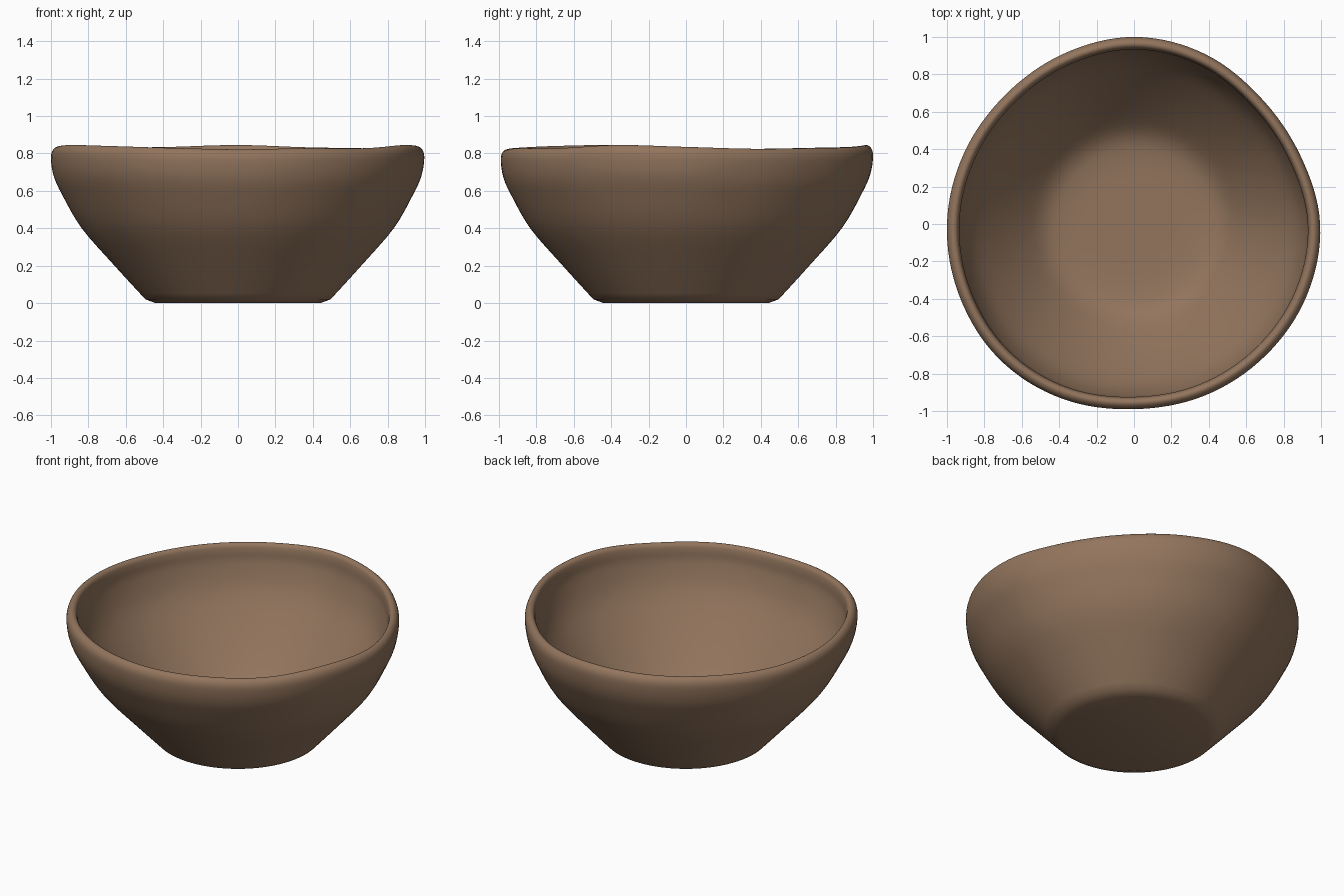
import bpy
import bmesh
import math

cube = bpy.data.objects.get("Cube")
if cube:
    bpy.data.objects.remove(cube, do_unlink=True)

SEGMENTS = 128


def catmull(a, b, c, d, t):
    return 0.5 * (2 * b + (c - a) * t + (2 * a - 5 * b + 4 * c - d) * t ** 2
                  + (3 * b - a - 3 * c + d) * t ** 3)


def around(values, turn):
    """Smooth periodic interpolation of evenly spaced values."""
    n = len(values)
    i = math.floor(turn * n)
    return catmull(*(values[(i + k) % n] for k in (-1, 0, 1, 2)), turn * n - i)


def smooth_path(points, steps):
    """Smooth curve through the profile points."""
    ends = [points[0]] + points + [points[-1]]
    path = []
    for i in range(len(points) - 1):
        for s in range(steps):
            path.append(tuple(catmull(*(ends[i + k][axis] for k in range(4)), s / steps)
                              for axis in (0, 1)))
    return path + [points[-1]]


# Hand-formed rim: radius factor and height at even steps around the bowl
rim_radius = [0.995, 0.962, 0.957, 0.985, 1.0, 0.985, 0.975, 0.985,
              1.0, 1.01, 1.02, 1.01, 0.99, 0.992, 0.995, 1.0]
rim_height = [0.835, 0.825, 0.828, 0.833, 0.845, 0.835, 0.83, 0.825,
              0.833, 0.845, 0.84, 0.83, 0.822, 0.828, 0.828, 0.845]

# Profile (radius, height): outer wall over the rounded lip and down to the floor
wall = [(0.495, 0.02), (0.66, 0.2), (0.835, 0.4), (0.94, 0.58), (0.985, 0.68),
        (1.0, 0.77), (0.992, 0.815), (0.968, 0.835), (0.945, 0.825), (0.935, 0.79),
        (0.925, 0.71), (0.87, 0.56), (0.76, 0.4), (0.6, 0.21), (0.48, 0.1),
        (0.35, 0.065), (0.15, 0.06)]
profile = [(0.44, 0.0)] + smooth_path(wall, 4)

# Clay colour
clay = bpy.data.materials.new("brown clay")
clay.use_nodes = True
colour = (0.29, 0.178, 0.11, 1)
clay.diffuse_color = colour
clay.node_tree.nodes["Principled BSDF"].inputs["Base Color"].default_value = colour

# Bowl: rings of the profile, with the wobble growing towards the rim
bm = bmesh.new()
rings = []
for radius, height in profile:
    grow = min(1, height / 0.7)
    ring = []
    for s in range(SEGMENTS):
        turn = s / SEGMENTS
        r = radius * (1 + (around(rim_radius, turn) - 1) * grow)
        z = height * (1 + (around(rim_height, turn) / 0.835 - 1) * grow)
        angle = turn * math.tau
        ring.append(bm.verts.new((r * math.cos(angle), r * math.sin(angle), z)))
    rings.append(ring)
for low, high in zip(rings, rings[1:]):
    for s in range(SEGMENTS):
        n = (s + 1) % SEGMENTS
        bm.faces.new((low[s], low[n], high[n], high[s]))
bm.faces.new(rings[0][::-1])
bm.faces.new(rings[-1])
bmesh.ops.recalc_face_normals(bm, faces=bm.faces)

mesh = bpy.data.meshes.new("bowl")
bm.to_mesh(mesh)
bm.free()
mesh.materials.append(clay)
bowl = bpy.data.objects.new("bowl", mesh)
bpy.context.collection.objects.link(bowl)
bpy.context.view_layer.objects.active = bowl
bowl.select_set(True)
bpy.ops.object.shade_smooth_by_angle(angle=math.radians(60))
